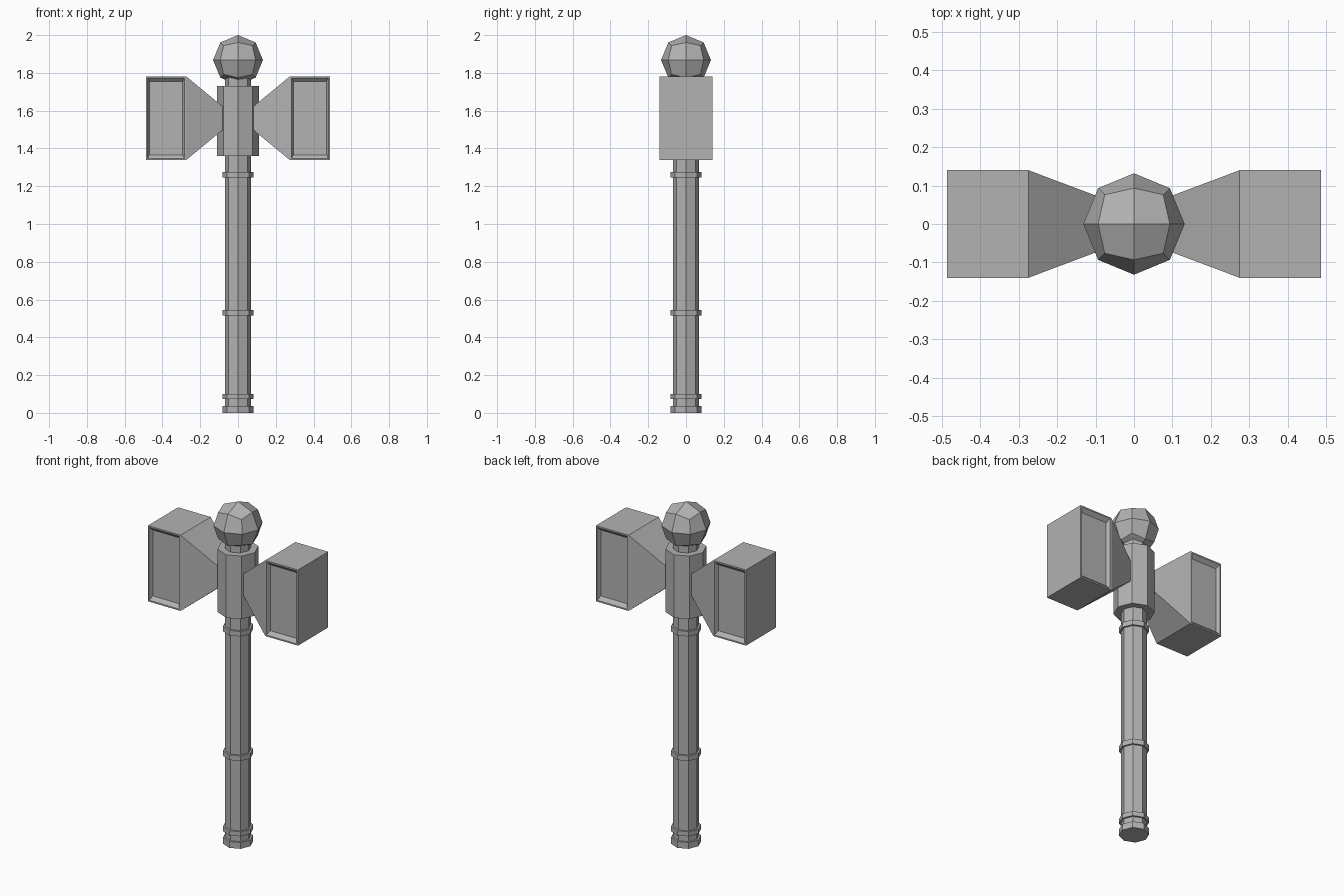
import bpy, bmesh
from mathutils import Vector

if "Cube" in bpy.data.objects:
    bpy.data.objects.remove(bpy.data.objects["Cube"])

# Dark grey metal shared by every part
metal = bpy.data.materials.new("dark_grey")
metal.diffuse_color = (0.45, 0.45, 0.45, 1)
metal.use_nodes = True
metal.node_tree.nodes["Principled BSDF"].inputs["Base Color"].default_value = metal.diffuse_color


def make_object(name, bm):
    bmesh.ops.recalc_face_normals(bm, faces=bm.faces)
    mesh = bpy.data.meshes.new(name)
    bm.to_mesh(mesh)
    bm.free()
    mesh.materials.append(metal)
    obj = bpy.data.objects.new(name, mesh)
    bpy.context.collection.objects.link(obj)
    return obj


def octagon(name, radius, z0, z1):
    bpy.ops.mesh.primitive_cylinder_add(vertices=8, radius=radius, depth=z1 - z0,
                                        location=(0, 0, (z0 + z1) / 2))
    bpy.context.object.name = name
    bpy.context.object.data.materials.append(metal)


# Shaft, grip rings and head collar
octagon("shaft", 0.07, 0.0, 1.79)
for i, (z0, z1) in enumerate([(0.0, 0.037), (0.073, 0.1), (0.515, 0.545), (1.245, 1.275)]):
    octagon(f"shaft_ring_{i + 1}", 0.081, z0, z1)
octagon("head_collar", 0.11, 1.36, 1.73)

# Faceted pommel ball: a once-divided cube pushed out to a sphere
R = 0.132
bm = bmesh.new()
bmesh.ops.create_cube(bm, size=2)
bmesh.ops.subdivide_edges(bm, edges=bm.edges, cuts=1, use_grid_fill=True)
for v in bm.verts:
    v.co = v.co.normalized() * R
make_object("top_ball", bm).location.z = 2.0 - R

# Hammer head: tapered neck flaring into a block, with recessed side panels
bm = bmesh.new()
loops = []
for x, hy, hz in [(0.07, 0.063, 0.053), (0.275, 0.14, 0.222), (0.487, 0.14, 0.222)]:
    loops.append([bm.verts.new((x, sy * hy, sz * hz))
                  for sy, sz in [(-1, -1), (1, -1), (1, 1), (-1, 1)]])
bm.faces.new(loops[0])
bm.faces.new(loops[-1])
for a, b in zip(loops, loops[1:]):
    for i in range(4):
        j = (i + 1) % 4
        bm.faces.new((a[i], a[j], b[j], b[i]))
bmesh.ops.recalc_face_normals(bm, faces=bm.faces)
panels = [f for f in bm.faces if abs(f.normal.y) > 0.99]
bmesh.ops.inset_individual(bm, faces=panels, thickness=0.012)
bmesh.ops.inset_individual(bm, faces=panels, thickness=0.014, depth=-0.02)
# Slope the top and bottom recess walls a little more
bmesh.ops.scale(bm, vec=Vector((1, 1, 0.95)), verts=[v for f in panels for v in f.verts])
head = make_object("hammer_heads", bm)
head.location.z = 1.56
head.modifiers.new("mirror", 'MIRROR')
